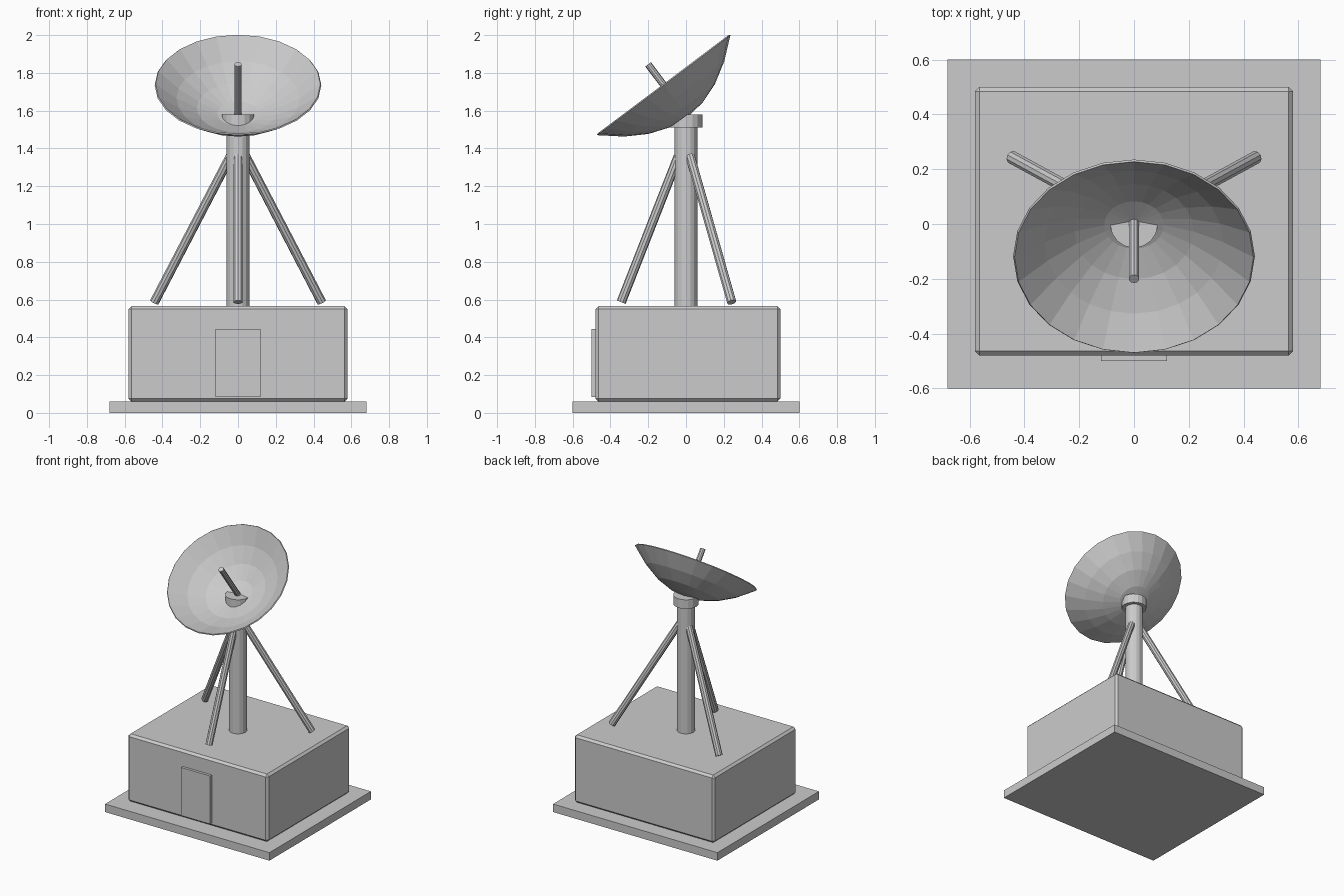
import bpy, bmesh, math
from mathutils import Vector, Matrix

if "Cube" in bpy.data.objects:
    bpy.data.objects.remove(bpy.data.objects["Cube"])


def add_object(name, bm):
    mesh = bpy.data.meshes.new(name)
    bm.to_mesh(mesh)
    bm.free()
    obj = bpy.data.objects.new(name, mesh)
    bpy.context.collection.objects.link(obj)
    return obj


def box(name, lo, hi, bevel=0):
    lo, hi = Vector(lo), Vector(hi)
    bm = bmesh.new()
    bmesh.ops.create_cube(bm, size=1)
    bmesh.ops.scale(bm, vec=hi - lo, verts=bm.verts)
    obj = add_object(name, bm)
    obj.location = (lo + hi) / 2
    if bevel:
        mod = obj.modifiers.new("edge_bevel", 'BEVEL')
        mod.width, mod.segments = bevel, 1
    return obj


def rod(name, start, end, radius, sides):
    start, end = Vector(start), Vector(end)
    axis = end - start
    bm = bmesh.new()
    bmesh.ops.create_cone(bm, cap_ends=True, segments=sides, radius1=radius,
                          radius2=radius, depth=axis.length)
    obj = add_object(name, bm)
    obj.matrix_world = (Matrix.Translation((start + end) / 2)
                        @ axis.to_track_quat('Z', 'Y').to_matrix().to_4x4())
    return obj


# Foundation, hut and door
box("foundation_slab", (-0.68, -0.60, 0), (0.68, 0.60, 0.06))
box("equipment_hut", (-0.58, -0.48, 0.06), (0.58, 0.50, 0.565), 0.016)
box("door", (-0.12, -0.50, 0.085), (0.12, -0.47, 0.445))

# Mast and collar
rod("mast", (0, 0, 0.55), (0, 0, 1.53), 0.061, 16)
rod("mast_collar", (0, 0, 1.512), (0, 0, 1.58), 0.087, 16)

# Three bracing struts
rod("front_strut", (0, -0.343, 0.586), (0, -0.04, 1.36), 0.025, 10)
for side, label in ((-1, "left"), (1, "right")):
    rod(label + "_strut", (side * 0.443, 0.242, 0.586), (side * 0.04, 0.022, 1.36), 0.025, 10)

# Parabolic dish, tilted towards the front
TILT, RADIUS, DEPTH, SEGS, RINGS = math.radians(36.9), 0.441, 0.21, 24, 4
rim_centre = Vector((0, -0.1175, 1.735))
bm = bmesh.new()
apex = bm.verts.new((0, 0, -DEPTH))
rings = []
for i in range(1, RINGS + 1):
    t = i / RINGS
    rings.append([bm.verts.new((RADIUS * t * math.cos(a), RADIUS * t * math.sin(a),
                                DEPTH * (t * t - 1)))
                  for a in (math.tau * j / SEGS for j in range(SEGS))])
for j in range(SEGS):
    k = (j + 1) % SEGS
    bm.faces.new((apex, rings[0][j], rings[0][k]))
    for inner, outer in zip(rings, rings[1:]):
        bm.faces.new((inner[j], outer[j], outer[k], inner[k]))
dish = add_object("dish", bm)
dish.location = rim_centre
dish.rotation_euler = (TILT, 0, 0)
shell = dish.modifiers.new("shell", 'SOLIDIFY')
shell.thickness, shell.offset = 0.008, 1

# Feed rod along the dish axis
axis = Vector((0, -math.sin(TILT), math.cos(TILT)))
base = rim_centre - axis * DEPTH
rod("feed_rod", base, base + axis * 0.348, 0.019, 10)
